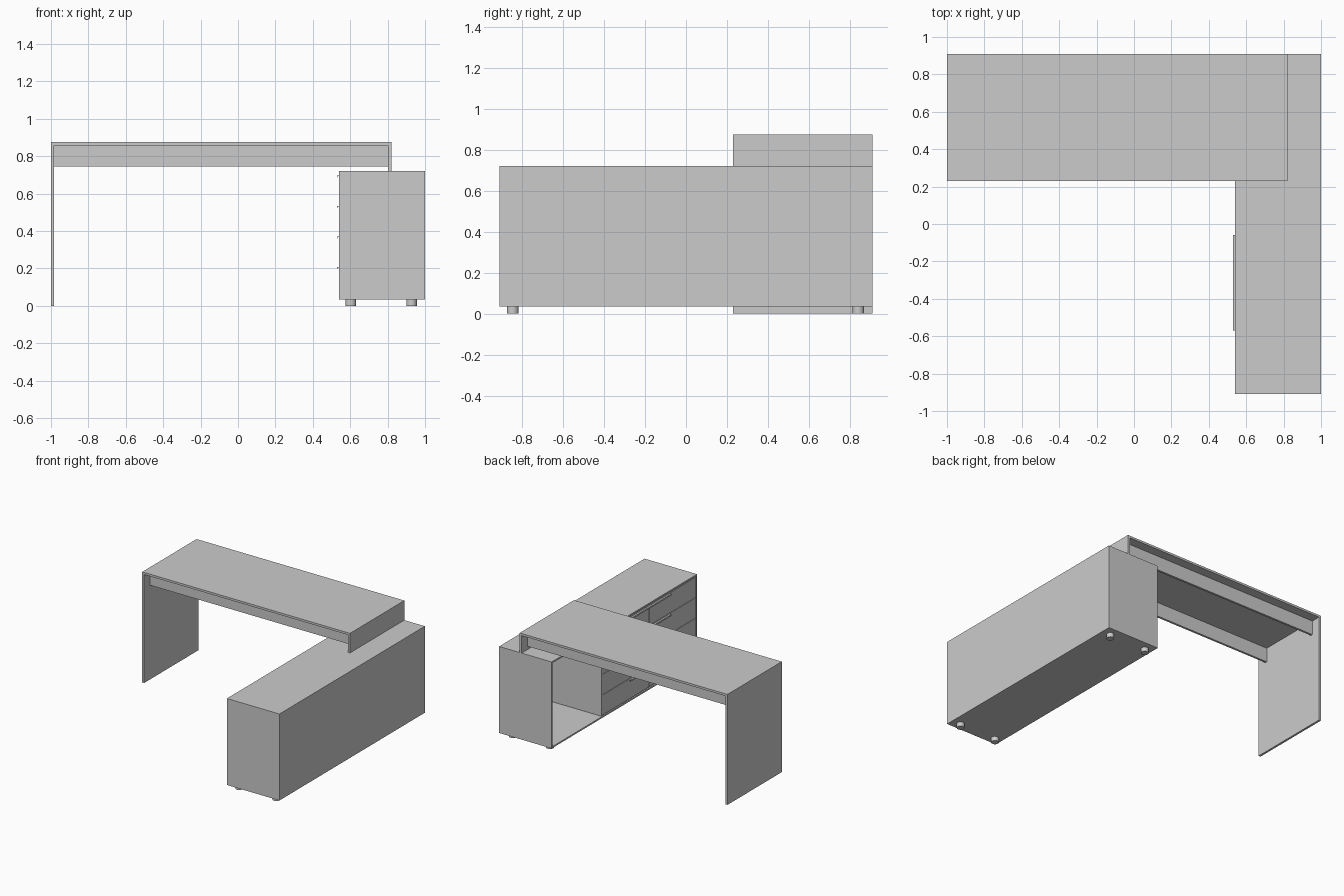
import bpy, bmesh
from mathutils import Vector

if "Cube" in bpy.data.objects:
    bpy.data.objects.remove(bpy.data.objects["Cube"])


def finish(bm, name):
    bmesh.ops.recalc_face_normals(bm, faces=bm.faces)
    mesh = bpy.data.meshes.new(name)
    bm.to_mesh(mesh)
    bm.free()
    ob = bpy.data.objects.new(name, mesh)
    bpy.context.collection.objects.link(ob)
    return ob


def fill_box(bm, lo, hi):
    verts = bmesh.ops.create_cube(bm, size=1)["verts"]
    for v in verts:
        v.co = Vector([hi[i] if v.co[i] > 0 else lo[i] for i in range(3)])


def box(name, lo, hi):
    bm = bmesh.new()
    fill_box(bm, lo, hi)
    return finish(bm, name)


def extrude_profile(name, xz, y0, y1):
    bm = bmesh.new()
    face = bm.faces.new([bm.verts.new((x, y0, z)) for x, z in xz])
    out = bmesh.ops.extrude_face_region(bm, geom=[face])["geom"]
    moved = [g for g in out if isinstance(g, bmesh.types.BMVert)]
    bmesh.ops.translate(bm, vec=(0, y1 - y0, 0), verts=moved)
    if face.is_valid is False or len(bm.faces) < len(xz) + 2:
        bm.faces.new([v for v in bm.verts if abs(v.co.y - y0) < 1e-6][:len(xz)])
    return finish(bm, name)


T = 0.017                    # panel thickness
DESK_Y0, DESK_Y1 = 0.23, 0.91
CAB_X0, CAB_X1 = 0.54, 1.0
CAB_Z0, CAB_Z1 = 0.035, 0.72

# Desk top folded down into a long left leg and a short right leg on the cabinet
L, R, H = -1.0, 0.82, 0.875
extrude_profile("desk_top_and_legs",
                [(L, 0), (L, H), (R, H), (R, CAB_Z1), (R - T, CAB_Z1),
                 (R - T, H - T), (L + T, H - T), (L + T, 0)],
                DESK_Y0, DESK_Y1)

# Support rails under the desk top
for name, y in (("front_rail", DESK_Y0 + 0.075), ("back_rail", DESK_Y1 - 0.075 - T)):
    box(name, (L + T, y, 0.745), (R - T, y + T, H - T))

# Cabinet shell: a block hollowed out from its left face
bm = bmesh.new()
fill_box(bm, (CAB_X0, -0.91, CAB_Z0), (CAB_X1, 0.91, CAB_Z1))
bmesh.ops.recalc_face_normals(bm, faces=bm.faces)
opening = next(f for f in bm.faces if f.normal.x < -0.9)
bmesh.ops.inset_region(bm, faces=[opening], thickness=T)
inner = bmesh.ops.extrude_discrete_faces(bm, faces=[opening])["faces"]
bmesh.ops.translate(bm, vec=(CAB_X1 - CAB_X0 - T, 0, 0), verts=inner[0].verts)
finish(bm, "cabinet_shell")

# Divider between the open bay and the drawers
DIV = 0.27
box("cabinet_divider", (CAB_X0, DIV, CAB_Z0 + T), (CAB_X1 - T, DIV + T, CAB_Z1 - T))

# Two columns of four drawers, with handles meeting at the middle seam
SEAM, GAP = -0.315, 0.002
bottom = CAB_Z0 + T
pitch = (CAB_Z1 - T - bottom) / 4
for col, (y0, y1) in enumerate(((-0.91 + T, SEAM), (SEAM, DIV))):
    h0, h1 = ((SEAM - 0.255, SEAM), (SEAM, SEAM + 0.255))[col]
    for row in range(4):
        z = bottom + row * pitch
        top = z + pitch - GAP
        box(f"drawer_front_{col}_{row}", (CAB_X0 + 0.002, y0 + GAP, z + GAP),
            (CAB_X0 + 0.002 + T, y1 - GAP, top))
        # Bent strip handle
        x, hz = CAB_X0 - 0.012, top - 0.004
        extrude_profile(f"drawer_handle_{col}_{row}",
                        [(CAB_X0 + 0.004, hz), (x, hz), (x, hz - 0.012),
                         (x + 0.003, hz - 0.012), (x + 0.003, hz - 0.003),
                         (CAB_X0 + 0.004, hz - 0.003)], h0, h1)

# Round cabinet feet
for i, x in enumerate((0.603, 0.928)):
    for j, y in enumerate((-0.845, 0.84)):
        bpy.ops.mesh.primitive_cylinder_add(vertices=24, radius=0.028, depth=CAB_Z0,
                                            location=(x, y, CAB_Z0 / 2))
        foot = bpy.context.object
        foot.name = f"cabinet_foot_{i}_{j}"
        bpy.ops.object.shade_smooth_by_angle()
